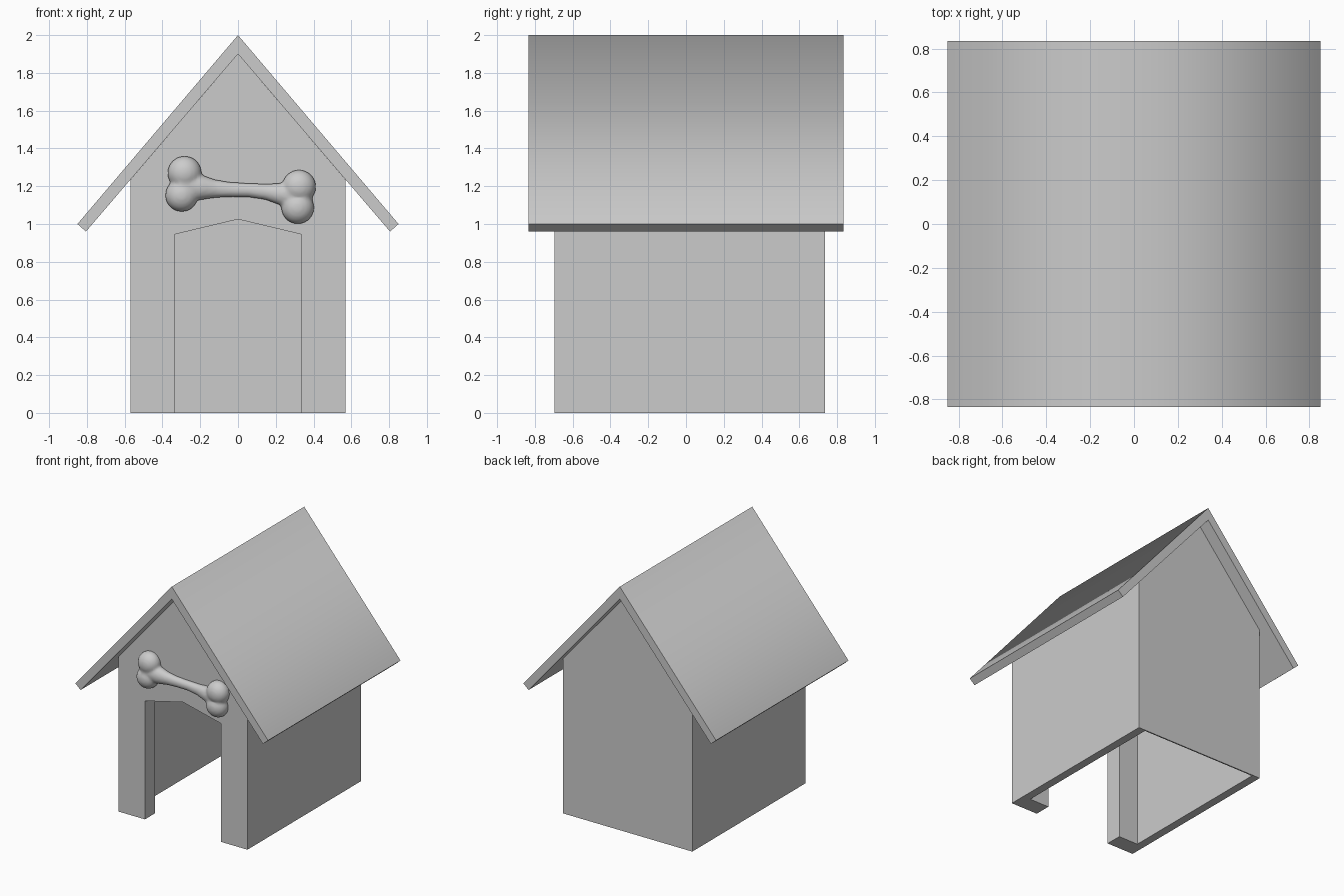
import bpy, bmesh
from math import cos, sin, tau
from mathutils import Matrix

if "Cube" in bpy.data.objects:
    bpy.data.objects.remove(bpy.data.objects["Cube"])


def finish(bm, name):
    bmesh.ops.recalc_face_normals(bm, faces=bm.faces[:])
    mesh = bpy.data.meshes.new(name)
    bm.to_mesh(mesh)
    bm.free()
    obj = bpy.data.objects.new(name, mesh)
    bpy.context.collection.objects.link(obj)
    return obj


def prism(name, outline, y0, y1):
    """Extrude an x-z outline from y0 to y1."""
    bm = bmesh.new()
    face = bm.faces.new([bm.verts.new((x, y0, z)) for x, z in outline])
    ext = bmesh.ops.extrude_face_region(bm, geom=[face])["geom"]
    moved = [g for g in ext if isinstance(g, bmesh.types.BMVert)]
    bmesh.ops.translate(bm, verts=moved, vec=(0, y1 - y0, 0))
    return finish(bm, name)


def mirrored(half):
    """Complete a right-half outline that starts and ends on x = 0 or off it."""
    return half + [(-x, z) for x, z in reversed(half) if x > 0]


W, EAVE, RIDGE = 0.57, 1.234, 1.90      # wall half width, wall top, gable peak
FRONT, BACK = -0.695, 0.735
T_FRONT, T_SIDE, T_BACK = 0.13, 0.065, 0.01

# Roof: folded slab, shaded smoothly over the ridge only
roof = prism("roof", [(0, 2.0), (0.85, 1.0), (0.805, 0.96), (0, RIDGE),
                      (-0.805, 0.96), (-0.85, 1.0)], -0.835, 0.835)
bm = bmesh.new()
bm.from_mesh(roof.data)
for f in bm.faces:
    f.smooth = True
for e in bm.edges:
    e.smooth = all(v.co.x == 0 and v.co.z > 1.95 for v in e.verts)
bm.to_mesh(roof.data)
bm.free()

# Front wall with the peaked doorway
half = [(0, 1.025), (0.335, 0.945), (0.335, 0), (W, 0), (W, EAVE), (0, RIDGE)]
prism("front_wall", mirrored(half), FRONT, FRONT + T_FRONT)

# Back wall
prism("back_wall", [(-W, 0), (W, 0), (W, EAVE), (0, RIDGE), (-W, EAVE)],
      BACK - T_BACK, BACK)

# Side walls, tops cut to the roof slope
inner_top = EAVE + T_SIDE * (RIDGE - EAVE) / W
for side, s in (("left", -1), ("right", 1)):
    prism(side + "_wall", [(s * W, 0), (s * W, EAVE), (s * (W - T_SIDE), inner_top),
                           (s * (W - T_SIDE), 0)], FRONT + T_FRONT, BACK - T_BACK)

# Bone ornament: four knobs and a waisted shaft fused together
BONE_Y, FLAT = -0.71, 0.85
bm = bmesh.new()
for x, z, r in ((-0.283, 1.27, 0.09), (-0.298, 1.152, 0.087),
                (0.323, 1.197, 0.09), (0.316, 1.087, 0.087)):
    m = Matrix.Translation((x, BONE_Y, z)) @ Matrix.Diagonal((1, FLAT, 1, 1))
    bmesh.ops.create_icosphere(bm, subdivisions=4, radius=r, matrix=m)
rings = []
for x, z, r in ((-0.31, 1.21, 0.075), (-0.2, 1.195, 0.068), (-0.12, 1.187, 0.048),
                (-0.04, 1.182, 0.040), (0.06, 1.179, 0.038), (0.15, 1.170, 0.043),
                (0.23, 1.157, 0.060), (0.34, 1.143, 0.070)):
    rings.append([bm.verts.new((x, BONE_Y + FLAT * r * cos(tau * i / 24),
                                z + r * sin(tau * i / 24))) for i in range(24)])
for a, b in zip(rings, rings[1:]):
    for i in range(24):
        j = (i + 1) % 24
        bm.faces.new((a[i], a[j], b[j], b[i]))
bm.faces.new(rings[0])
bm.faces.new(rings[-1])
bone = finish(bm, "bone_ornament")
remesh = bone.modifiers.new("Fuse", "REMESH")
remesh.mode = "VOXEL"
remesh.voxel_size = 0.01
remesh.use_smooth_shade = True
smooth = bone.modifiers.new("Soften", "SMOOTH")
smooth.factor = 0.5
smooth.iterations = 6
